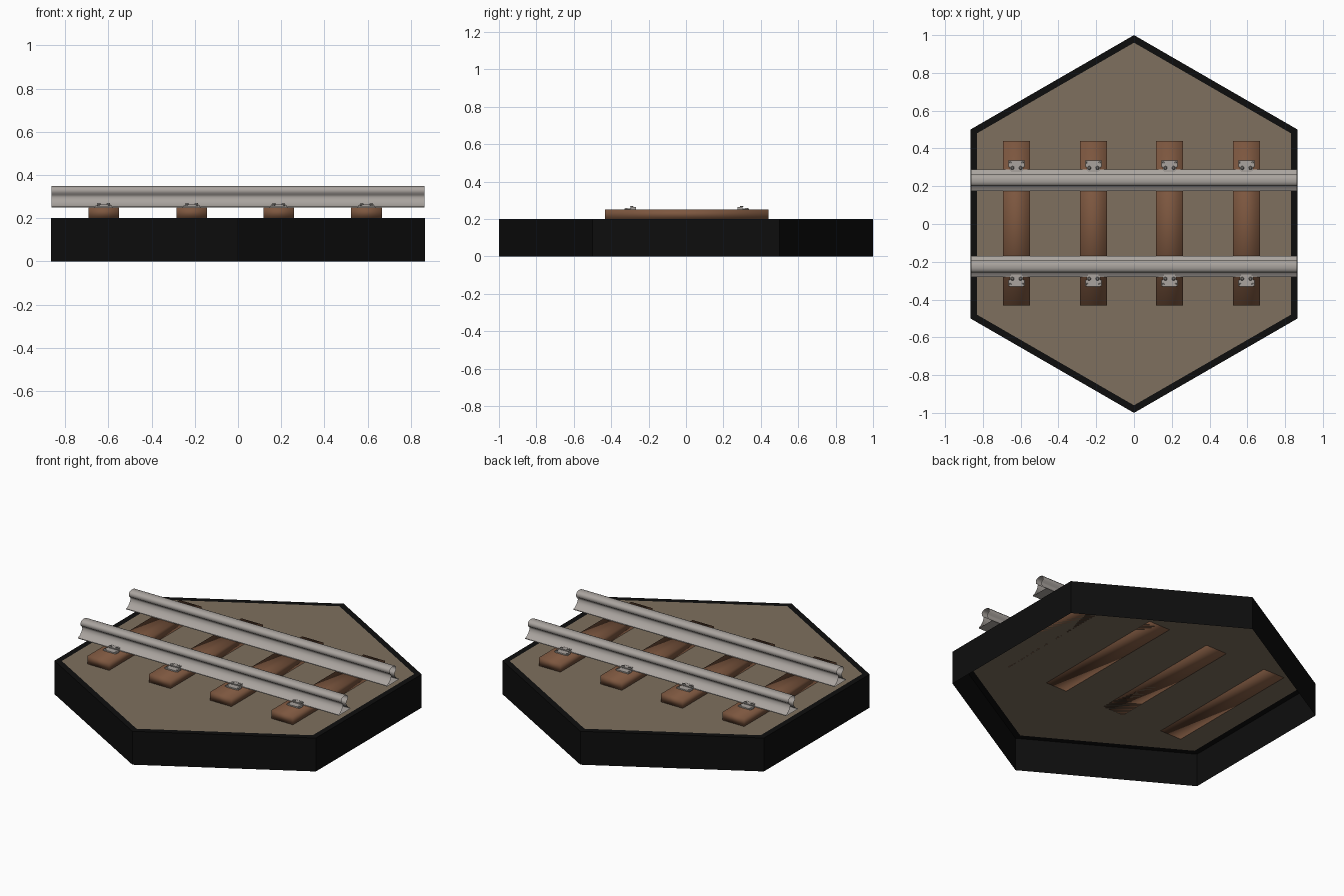
import bpy, bmesh, math
from mathutils import Matrix

if "Cube" in bpy.data.objects:
    bpy.data.objects.remove(bpy.data.objects["Cube"])

def mat(name, c):
    m = bpy.data.materials.new(name)
    m.diffuse_color = (*c, 1)
    m.use_nodes = True
    m.node_tree.nodes["Principled BSDF"].inputs["Base Color"].default_value = m.diffuse_color
    return m

BLACK = mat("black_edge", (0.004, 0.004, 0.004))
EARTH = mat("earth_brown", (0.21, 0.163, 0.112))
WOOD = mat("wood_brown", (0.205, 0.095, 0.05))
STEEL = mat("rail_grey", (0.40, 0.37, 0.345))
BOLT = mat("bolt_grey", (0.24, 0.225, 0.21))

def make(name, bm, *mats, recalc=True):
    if recalc:
        bmesh.ops.recalc_face_normals(bm, faces=bm.faces[:])
    me = bpy.data.meshes.new(name)
    bm.to_mesh(me)
    bm.free()
    for m in mats:
        me.materials.append(m)
    ob = bpy.data.objects.new(name, me)
    bpy.context.collection.objects.link(ob)
    return ob

def smooth(ob, angle=40):
    bpy.ops.object.select_all(action='DESELECT')
    ob.select_set(True)
    bpy.context.view_layer.objects.active = ob
    bpy.ops.object.shade_smooth_by_angle(angle=math.radians(angle))

def add_box(bm, x, y, z, sx, sy, sz):
    bmesh.ops.create_cube(bm, size=1, matrix=Matrix.Translation((x, y, z)) @ Matrix.Diagonal((sx, sy, sz, 1)))

def add_cyl(bm, x, y, z, r, h, n, r2=None):
    bmesh.ops.create_cone(bm, cap_ends=True, segments=n, radius1=r, radius2=r if r2 is None else r2,
                          depth=h, matrix=Matrix.Translation((x, y, z + h / 2)))

# hexagonal tile: open-bottomed wall, black rim and earth top
bm = bmesh.new()
def ring(r, z):
    return [bm.verts.new((r * math.sin(i * math.pi / 3), -r * math.cos(i * math.pi / 3), z)) for i in range(6)]
low, high, inner = ring(1, 0), ring(1, 0.2), ring(0.96, 0.2)
for a, b in ((low, high), (high, inner)):
    for i in range(6):
        j = (i + 1) % 6
        bm.faces.new((a[i], a[j], b[j], b[i]))
bm.faces.new(inner).material_index = 1
make("hex_tile", bm, BLACK, EARTH, recalc=False)

# wooden sleepers with soft corner shading
TIES = (-0.622, -0.215, 0.188, 0.595)
for n, x in enumerate(TIES):
    bm = bmesh.new()
    add_box(bm, x, 0.004, 0.225, 0.142, 0.872, 0.05)
    ob = make(f"sleeper_{n + 1}", bm, WOOD)
    for p in ob.data.polygons:
        p.use_smooth = True

# rails: hollow profile swept along x, ends open
HALF = [(0.056, 0.25), (0.056, 0.254), (0.038, 0.262), (0.023, 0.278), (0.014, 0.296), (0.018, 0.308),
        (0.029, 0.316), (0.031, 0.334), (0.022, 0.344), (0.008, 0.348)]
PROFILE = HALF + [(-y, z) for y, z in reversed(HALF)]
for name, cy in (("back_rail", 0.232), ("front_rail", -0.225)):
    bm = bmesh.new()
    ends = [[bm.verts.new((x, cy + y, z)) for y, z in PROFILE] for x in (-0.864, 0.864)]
    for i in range(len(PROFILE)):
        j = (i + 1) % len(PROFILE)
        bm.faces.new((ends[0][i], ends[0][j], ends[1][j], ends[1][i]))
    smooth(make(name, bm, STEEL), 50)

# rail clips on the outer side of each rail, with bolts
for n, x in enumerate(TIES):
    for side, s, cy in (("back", 1, 0.310), ("front", -1, -0.303)):
        bm = bmesh.new()
        add_box(bm, x, cy - s * 0.004, 0.2535, 0.07, 0.062, 0.007)
        add_box(bm, x, cy + s * 0.009, 0.2525, 0.086, 0.032, 0.005)
        add_box(bm, x, cy - s * 0.022, 0.260, 0.056, 0.026, 0.006)
        make(f"{side}_rail_clip_{n + 1}", bm, STEEL)
        bm = bmesh.new()
        for k in (-1, 1):
            add_cyl(bm, x + k * 0.022, cy - s * 0.013, 0.256, 0.006, 0.010, 8)
            add_cyl(bm, x + k * 0.022, cy - s * 0.013, 0.264, 0.010, 0.006, 8, 0.006)
            add_cyl(bm, x + k * 0.033, cy + s * 0.015, 0.253, 0.007, 0.006, 8, 0.005)
        smooth(make(f"{side}_clip_bolts_{n + 1}", bm, BOLT))
